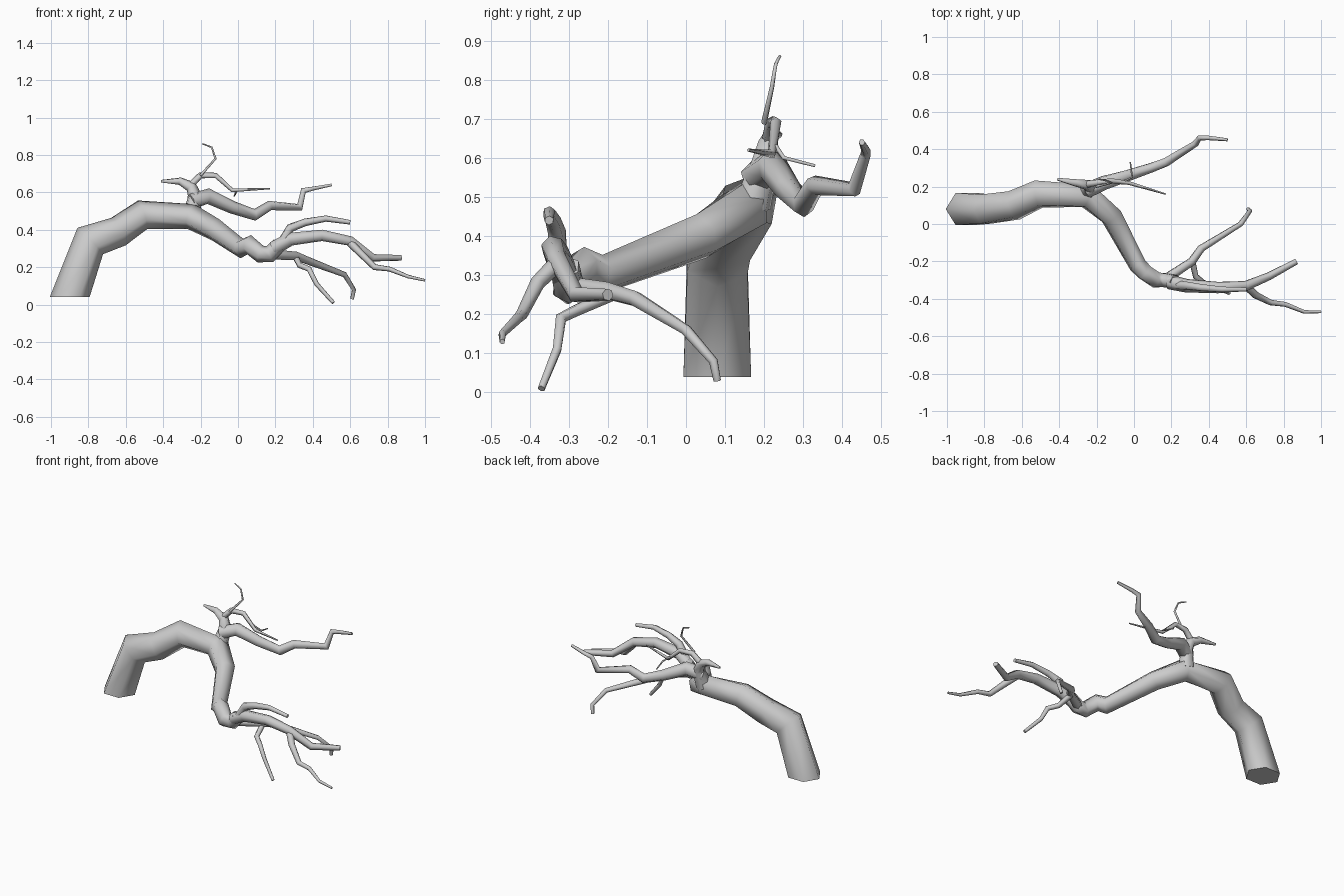
import bpy
import bmesh
import math
from itertools import accumulate
from mathutils import Vector

default_cube = bpy.data.objects.get("Cube")
if default_cube:
    bpy.data.objects.remove(default_cube, do_unlink=True)

# Single bark colour
bark = bpy.data.materials.new("grey_bark")
bark.use_nodes = True
bark_colour = (.6, .6, .6, 1)
bark.diffuse_color = bark_colour
bark.node_tree.nodes["Principled BSDF"].inputs["Base Color"].default_value = bark_colour


def limb(name, start_radius, end_radius, *path, sides=6, flat_start=False):
    """Mitred tube along the path, tapering evenly with distance."""
    points = [Vector(point) for point in path]
    steps = [after - before for before, after in zip(points, points[1:])]
    directions = [step.normalized() for step in steps]
    travelled = list(accumulate((step.length for step in steps), initial=0))

    bm = bmesh.new()
    rings = []
    across = Vector((1, 0, 0)) if flat_start else directions[0].orthogonal()
    for index, point in enumerate(points):
        along = directions[max(index - 1, 0)]
        ahead = directions[min(index, len(directions) - 1)]
        # each joint is cut on the plane halfway between its two segments
        normal = (along + ahead).normalized()
        if flat_start and index == 0:
            normal = Vector((0, 0, 1))
        across = (across - along * across.dot(along)).normalized()
        sideways = along.cross(across)
        share = travelled[index] / travelled[-1]
        radius = start_radius + (end_radius - start_radius) * share
        ring = []
        for corner in range(sides):
            angle = math.tau * corner / sides
            offset = (across * math.cos(angle) + sideways * math.sin(angle)) * radius
            offset -= along * (offset.dot(normal) / along.dot(normal))
            ring.append(bm.verts.new(point + offset))
        rings.append(ring)

    # smooth walls between neighbouring rings
    for lower, upper in zip(rings, rings[1:]):
        for corner in range(sides):
            following = (corner + 1) % sides
            wall = bm.faces.new((lower[corner], lower[following], upper[following], upper[corner]))
            wall.smooth = True

    # flat end caps with crisp rims
    for cap in (bm.faces.new(rings[0][::-1]), bm.faces.new(rings[-1])):
        for edge in cap.edges:
            edge.smooth = False

    bmesh.ops.recalc_face_normals(bm, faces=bm.faces)
    mesh = bpy.data.meshes.new(name)
    bm.to_mesh(mesh)
    bm.free()
    mesh.materials.append(bark)
    bpy.context.collection.objects.link(bpy.data.objects.new(name, mesh))


# Thick trunk, rising from a flat cut and sweeping forward
limb("trunk", .1, .04,
     (-.9, .08, .04), (-.79, .08, .34), (-.64, .1, .39), (-.51, .16, .48),
     (-.25, .15, .47), (-.12, .04, .4), (.02, -.22, .3), (.06, -.26, .32),
     (.12, -.3, .27), (.17, -.3, .27), (.22, -.31, .32), flat_start=True)

# Front limb and its side branches
limb("front_limb", .04, .016,
     (.19, -.31, .3), (.28, -.33, .35), (.45, -.34, .37), (.6, -.33, .34),
     (.72, -.28, .25), (.87, -.2, .25))
limb("front_tip_branch", .022, .007,
     (.6, -.33, .33), (.65, -.38, .28), (.73, -.42, .2), (.81, -.43, .19),
     (.91, -.47, .15), (1, -.47, .13))
limb("front_upper_branch", .026, .012,
     (.24, -.33, .34), (.28, -.33, .41), (.36, -.34, .44), (.47, -.35, .46),
     (.6, -.35, .44))
limb("inner_lower_branch", .028, .01,
     (.16, -.3, .27), (.31, -.2, .26), (.36, -.13, .24), (.57, 0, .16),
     (.62, .07, .08), (.61, .08, .03))
limb("hanging_branch", .017, .01,
     (.31, -.19, .25), (.33, -.28, .21), (.38, -.32, .19), (.42, -.33, .11),
     (.51, -.37, .01))

# Back limb growing from the top of the bend
limb("back_limb_stem", .05, .007,
     (-.25, .17, .48), (-.23, .2, .58), (-.25, .21, .63), (-.31, .22, .66),
     (-.41, .24, .66))
limb("back_limb", .044, .008,
     (-.25, .18, .55), (-.16, .22, .58), (-.03, .26, .52), (.09, .3, .48),
     (.17, .33, .53), (.33, .43, .52), (.35, .46, .61), (.4, .46, .62),
     (.5, .45, .64))

# Fine twigs at the top
limb("long_twig", .02, .004,
     (-.26, .21, .63), (-.2, .22, .69), (-.12, .23, .69), (-.03, .22, .61),
     (.17, .16, .62), sides=5)
limb("side_twig", .006, .004,
     (-.05, .23, .63), (-.01, .25, .6), (-.02, .33, .58), sides=5)
limb("upright_twig", .008, .004,
     (-.2, .2, .69), (-.12, .22, .78), (-.14, .23, .84), (-.19, .24, .86), sides=5)
